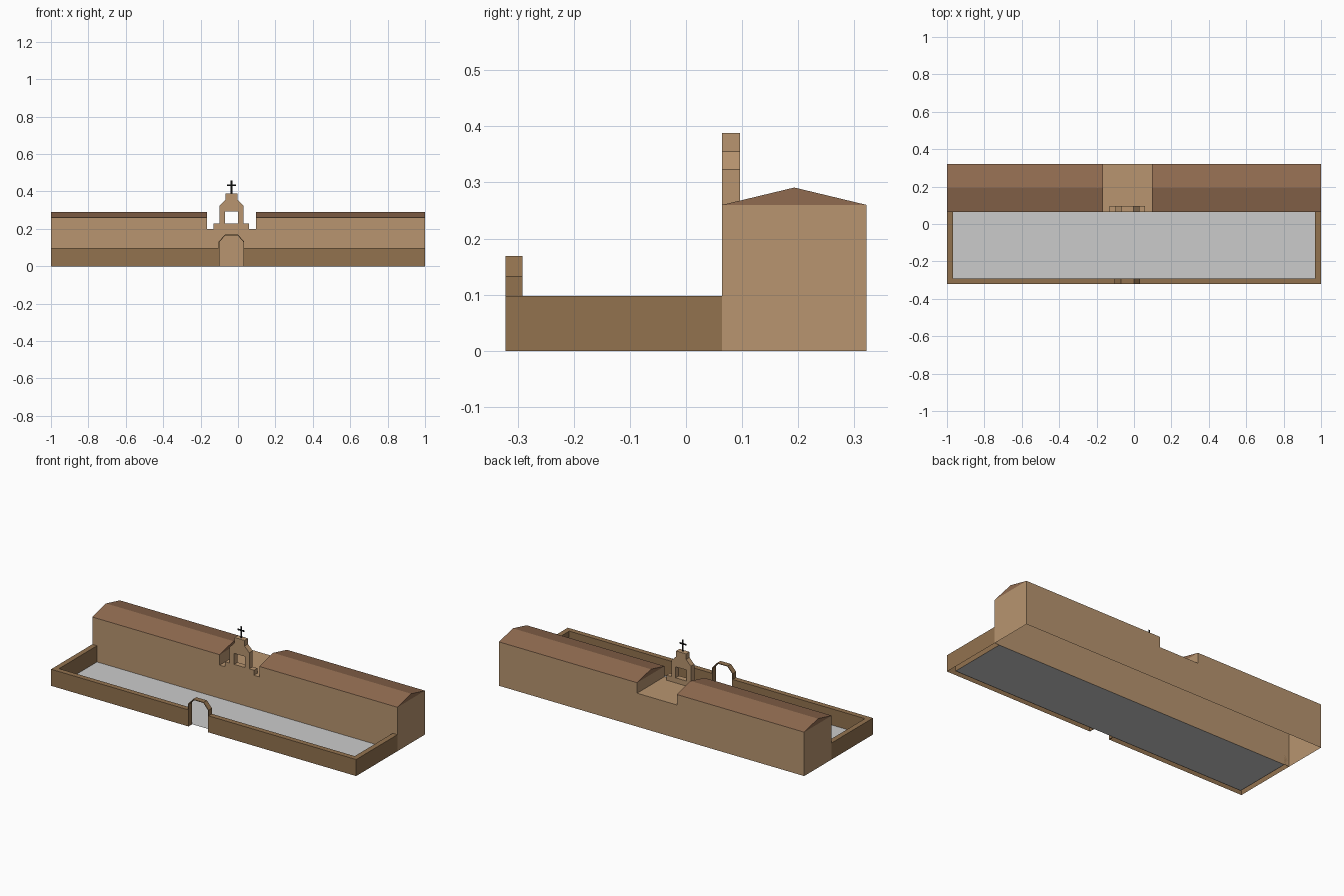
import bpy, bmesh

if "Cube" in bpy.data.objects:
    bpy.data.objects.remove(bpy.data.objects["Cube"])


def material(name, rgb):
    m = bpy.data.materials.new(name)
    m.diffuse_color = (*rgb, 1)
    m.use_nodes = True
    m.node_tree.nodes["Principled BSDF"].inputs["Base Color"].default_value = m.diffuse_color
    return m


PLASTER = material("plaster", (0.48, 0.30, 0.16))
TILE = material("tile", (0.28, 0.147, 0.08))
STONE = material("stone", (0.29, 0.17, 0.078))
BLACK = material("black", (0.005, 0.005, 0.005))

PLACE = {"x": lambda p, t: (t, p[0], p[1]),
         "y": lambda p, t: (p[0], t, p[1]),
         "z": lambda p, t: (p[0], p[1], t)}


def prism(name, pts, axis, a, b, mat=None, open_below=None):
    """Sweep a profile from a to b; a == b gives a flat sheet."""
    bm = bmesh.new()
    base = [bm.verts.new(PLACE[axis](p, a)) for p in pts]
    bm.faces.new(base)
    if a != b:
        top = [bm.verts.new(PLACE[axis](p, b)) for p in pts]
        bm.faces.new(top)
        n = len(pts)
        for i in range(n):
            j = (i + 1) % n
            bm.faces.new((base[i], base[j], top[j], top[i]))
        bmesh.ops.recalc_face_normals(bm, faces=bm.faces)
    if open_below is not None:
        hidden = [f for f in bm.faces
                  if all(abs(v.co.z - open_below) < 1e-5 for v in f.verts)]
        bmesh.ops.delete(bm, geom=hidden, context="FACES")
    me = bpy.data.meshes.new(name)
    bm.to_mesh(me)
    bm.free()
    ob = bpy.data.objects.new(name, me)
    bpy.context.collection.objects.link(ob)
    if mat:
        me.materials.append(mat)
    return ob


CX = -0.035                     # axis of gate, bell gable and cross
FRONT, BACK = 0.064, 0.322      # building depth
GAP_L, GAP_R = -0.165, 0.095    # notch between the two roofs


def mirrored(half):
    """Complete a left half-outline about the gate axis."""
    return [(CX - d, z) for d, z in half] + [(CX + d, z) for d, z in reversed(half)]


# Long building with lowered middle
prism("building", [(-1, 0), (1, 0), (1, 0.26), (GAP_R, 0.26), (GAP_R, 0.198),
                   (GAP_L, 0.198), (GAP_L, 0.26), (-1, 0.26)],
      "y", FRONT, BACK, PLASTER, 0)

# Two gabled roofs
for name, a, b in (("roof_left", -1, GAP_L), ("roof_right", GAP_R, 1)):
    prism(name, [(FRONT, 0.26), (BACK, 0.26), (0.193, 0.291)], "x", a, b, TILE, 0.26)

# Bell gable: base plus outline around an open window
prism("gable_base", mirrored([(0.095, 0.198), (0.095, 0.228)]),
      "y", FRONT, 0.096, PLASTER, 0.198)
outer = mirrored([(0.064, 0.228), (0.064, 0.323), (0.033, 0.355), (0.033, 0.388)])
inner = mirrored([(0.035, 0.228), (0.035, 0.293)])
prism("bell_gable", outer + inner[::-1], "y", FRONT, 0.096, PLASTER, 0.228)

# Flat cross
prism("cross", mirrored([(0.005, 0.388), (0.005, 0.428), (0.023, 0.428),
                         (0.023, 0.438), (0.005, 0.438), (0.005, 0.458)]),
      "y", 0.08, 0.08, BLACK)

# Courtyard walls: two L-shaped halves either side of the gate
for name, s in (("courtyard_wall_left", -1), ("courtyard_wall_right", 1)):
    gate = CX + s * 0.066
    prism(name, [(gate, -0.322), (s, -0.322), (s, FRONT), (s * 0.969, FRONT),
                 (s * 0.969, -0.291), (gate, -0.291)], "z", 0, 0.098, STONE, 0)

# Thin gate arch
outer = mirrored([(0.068, 0), (0.068, 0.132), (0.035, 0.169)])
inner = mirrored([(0.064, 0), (0.064, 0.130), (0.033, 0.165)])
prism("gate_arch", outer + inner[::-1], "y", -0.322, -0.291, STONE)

# Courtyard paving
prism("courtyard_floor", [(-0.969, -0.291), (0.969, -0.291),
                          (0.969, FRONT), (-0.969, FRONT)], "z", 0.002, 0.002)
